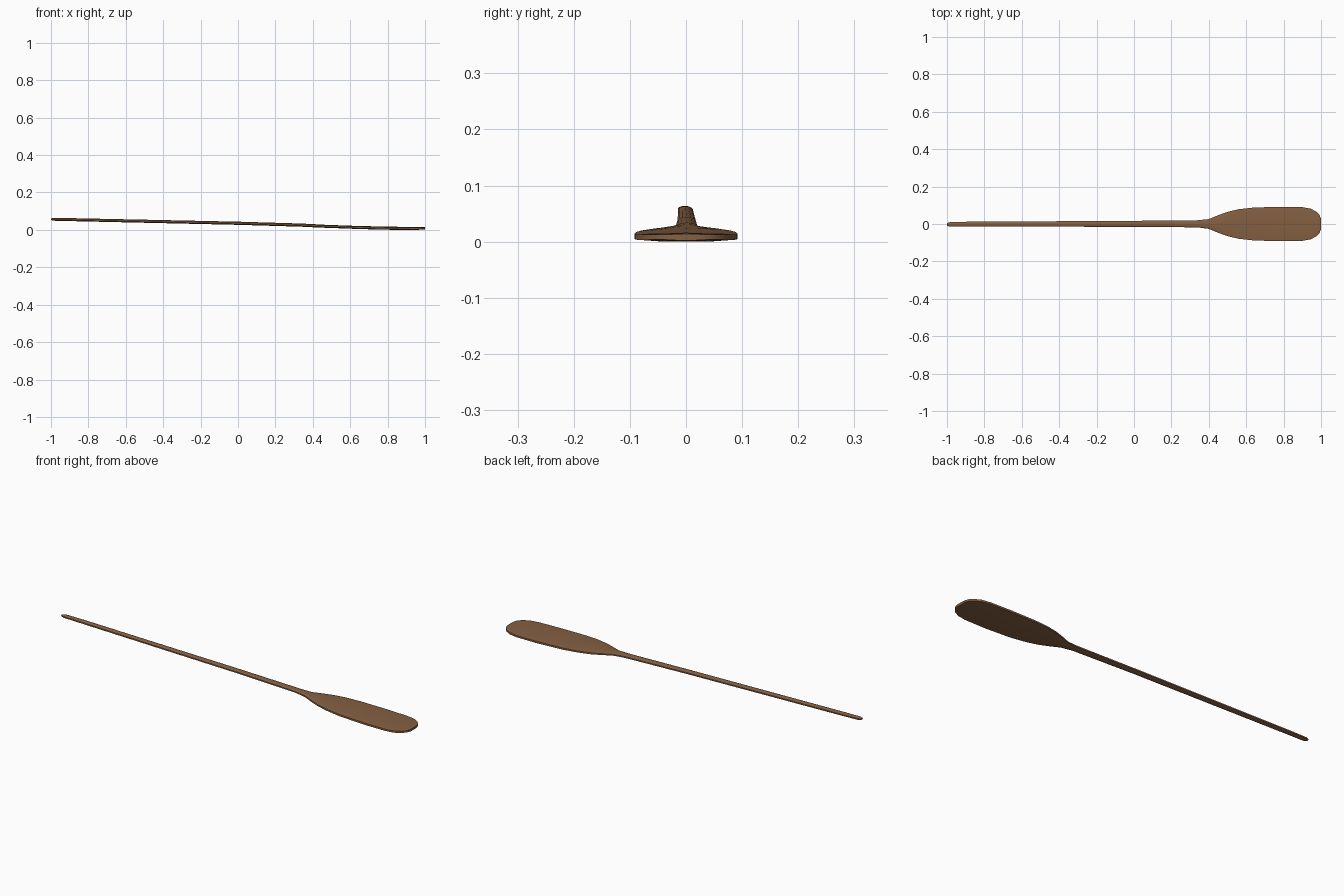
import bpy, bmesh

wood = bpy.data.materials.new("brown wood")
wood.diffuse_color = (0.235, 0.117, 0.055, 1)

# Stations along the oar: x, y centre, half width, bottom z, top z, edge share of thickness
STATIONS = [
    (-1.0, -0.002, 0.007, 0.053, 0.061, 0.4),
    (-0.985, -0.002, 0.012, 0.049, 0.064, 0.4),
    (-0.9, -0.001, 0.013, 0.047, 0.063, 0.4),
    (0.0, 0.001, 0.016, 0.027, 0.044, 0.4),
    (0.34, 0.001, 0.019, 0.017, 0.034, 0.4),
    (0.40, 0, 0.026, 0.014, 0.031, 0.4),
    (0.45, 0, 0.047, 0.012, 0.028, 0.45),
    (0.50, 0, 0.065, 0.010, 0.026, 0.5),
    (0.56, 0, 0.079, 0.008, 0.024, 0.5),
    (0.64, 0, 0.088, 0.005, 0.021, 0.55),
    (0.78, 0, 0.092, 0.001, 0.018, 0.55),
    (0.90, 0, 0.090, 0.0, 0.016, 0.55),
    (0.945, 0, 0.082, 0.0, 0.016, 0.6),
    (0.975, 0, 0.066, 0.001, 0.015, 0.65),
    (0.992, 0, 0.048, 0.002, 0.015, 0.7),
    (1.0, 0, 0.028, 0.002, 0.014, 0.8),
]


def section(bm, x, yc, w, z0, z1, e):
    """Faceted lens outline: flat edges, softly domed top and bottom."""
    mid, t = (z0 + z1) / 2, (z1 - z0) / 2
    half = [(1, -e), (1, e), (0.85, e + (1 - e) * 0.4), (0.5, 0.6 + 0.4 * max(e, 0.7)), (0, 1)]
    left = [(-y, z) for y, z in half[3::-1]]
    under = [(-0.5, -0.95), (0, -1), (0.5, -0.95)]
    return [bm.verts.new((x, yc + y * w, mid + z * t)) for y, z in half + left + under]


# Loft the whole oar, shaft and blade, as one skin
bm = bmesh.new()
rings = [section(bm, *s) for s in STATIONS]
n = len(rings[0])
for a, b in zip(rings, rings[1:]):
    for i in range(n):
        j = (i + 1) % n
        bm.faces.new((a[i], a[j], b[j], b[i]))
bm.faces.new(rings[0])
bm.faces.new(rings[-1])
bmesh.ops.recalc_face_normals(bm, faces=bm.faces)

mesh = bpy.data.meshes.new("oar")
bm.to_mesh(mesh)
bm.free()
mesh.materials.append(wood)
oar = bpy.data.objects.new("oar", mesh)
bpy.context.collection.objects.link(oar)
bpy.context.view_layer.objects.active = oar
oar.select_set(True)
bpy.ops.object.shade_smooth_by_angle(angle=0.6)
